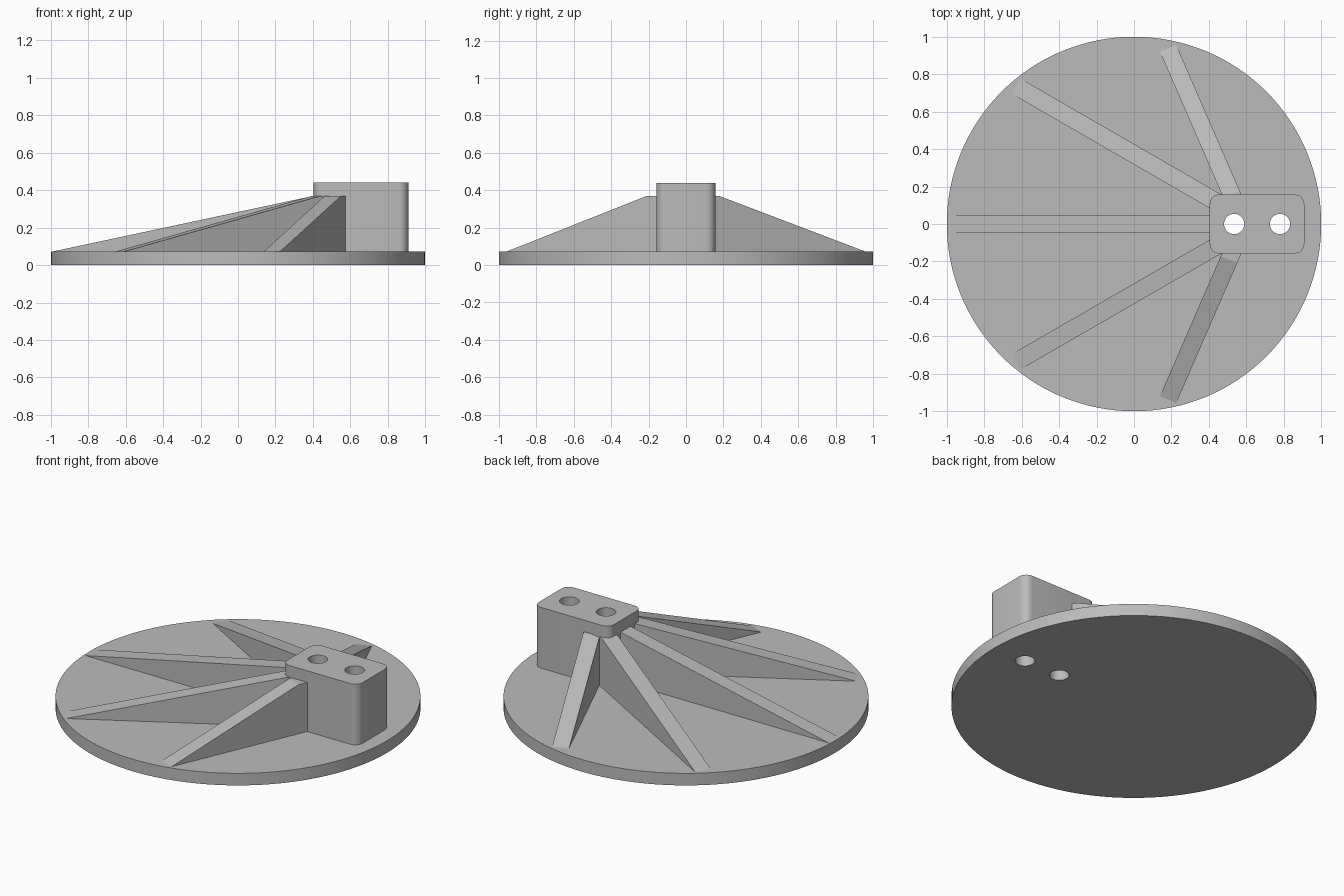
import bpy
import bmesh
from math import radians
from mathutils import Matrix

if "Cube" in bpy.data.objects:
    bpy.data.objects.remove(bpy.data.objects["Cube"], do_unlink=True)

BASE_TOP, RIB_TOP, BLOCK_TOP = 0.073, 0.37, 0.44
RIB_WIDTH = 0.095

grey = bpy.data.materials.new("plain grey")
grey.use_nodes = True
grey.diffuse_color = (0.5, 0.5, 0.5, 1)
grey.node_tree.nodes["Principled BSDF"].inputs["Base Color"].default_value = (0.5, 0.5, 0.5, 1)


def make_object(name, bm):
    bmesh.ops.recalc_face_normals(bm, faces=bm.faces)
    mesh = bpy.data.meshes.new(name)
    bm.to_mesh(mesh)
    bm.free()
    mesh.materials.append(grey)
    obj = bpy.data.objects.new(name, mesh)
    bpy.context.collection.objects.link(obj)
    return obj


def cylinder(name, radius, low, high, x=0, segments=128):
    bm = bmesh.new()
    bmesh.ops.create_cone(bm, cap_ends=True, segments=segments, radius1=radius, radius2=radius,
                          depth=high - low, matrix=Matrix.Translation((x, 0, (low + high) / 2)))
    return make_object(name, bm)


def activate(obj):
    bpy.ops.object.select_all(action="DESELECT")
    obj.select_set(True)
    bpy.context.view_layer.objects.active = obj


def rib(name, origin_x, angle, inner, start, end):
    """Sloped web: side profile extruded across its width, then turned about the origin."""
    profile = [(inner, BASE_TOP / 2), (inner, RIB_TOP), (start, RIB_TOP),
               (end, BASE_TOP), (end, BASE_TOP / 2)]
    bm = bmesh.new()
    face = bm.faces.new([bm.verts.new((d, -RIB_WIDTH / 2, z)) for d, z in profile])
    side = bmesh.ops.extrude_face_region(bm, geom=[face])["geom"]
    bmesh.ops.translate(bm, vec=(0, RIB_WIDTH, 0),
                        verts=[v for v in side if isinstance(v, bmesh.types.BMVert)])
    bm.transform(Matrix.Translation((origin_x, 0, 0)) @ Matrix.Rotation(radians(angle), 4, "Z"))
    return make_object(name, bm)


# Round base plate
base = cylinder("base_plate", 1, 0, BASE_TOP)

# Upright block with rounded vertical corners
bm = bmesh.new()
size = Matrix.Diagonal((0.505, 0.314, BLOCK_TOP - BASE_TOP, 1))
bmesh.ops.create_cube(bm, size=1,
                      matrix=Matrix.Translation((0.657, 0, (BLOCK_TOP + BASE_TOP) / 2)) @ size)
uprights = [e for e in bm.edges if abs(e.verts[0].co.z - e.verts[1].co.z) > 0.1]
bmesh.ops.bevel(bm, geom=uprights, offset=0.05, segments=8, profile=0.5, affect="EDGES")
block = make_object("mounting_block", bm)

# Two bolt holes through block and plate
for x in (0.535, 0.78):
    cutter = cylinder("hole_cutter", 0.054, -0.1, 0.6, x, 48)
    cutter.hide_render = True
    for obj in (base, block):
        activate(obj)
        mod = obj.modifiers.new("hole", "BOOLEAN")
        mod.operation, mod.solver, mod.object = "DIFFERENCE", "EXACT", cutter
        bpy.ops.object.modifier_apply(modifier=mod.name)
    bpy.data.objects.remove(cutter, do_unlink=True)

for obj in (base, block):
    activate(obj)
    bpy.ops.object.shade_smooth_by_angle(angle=radians(30))

# Fan of support ribs
rib("centre_rib", 0.6, 180, 0.17, 0.195, 1.588)
for side, sign, flat_end in (("back", 1, 0.171), ("front", -1, 0.207)):
    rib(side + "_diagonal_rib", 0.645, sign * 150, 0.2, 0.26, 1.472)
    rib(side + "_cross_rib", 0.59, sign * 113.5, 0.13, flat_end, 1.023)
